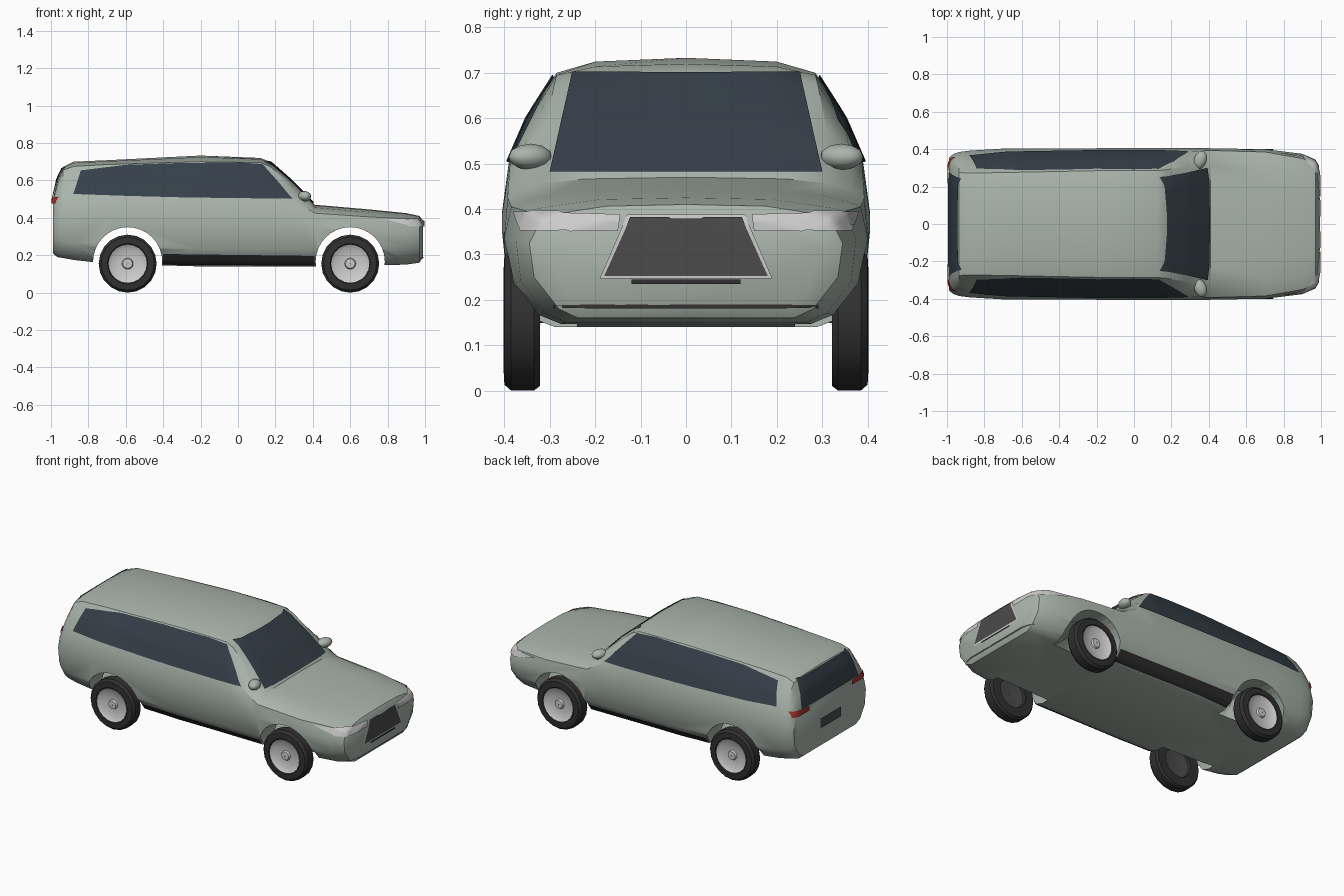
import bpy, bmesh, math
from mathutils import Vector
from mathutils.bvhtree import BVHTree

if "Cube" in bpy.data.objects:
    bpy.data.objects.remove(bpy.data.objects["Cube"])


def material(name, rgb):
    m = bpy.data.materials.new(name)
    m.diffuse_color = (*rgb, 1)
    m.use_nodes = True
    m.node_tree.nodes["Principled BSDF"].inputs["Base Color"].default_value = m.diffuse_color
    return m


PAINT = material("paint", (0.40, 0.46, 0.41))
GLASS = material("glass", (0.035, 0.05, 0.065))
BLACK = material("black", (0.03, 0.03, 0.03))
DARK = material("dark_grey", (0.07, 0.07, 0.07))
SILVER = material("silver", (0.6, 0.6, 0.62))
LAMP = material("lamp", (0.8, 0.8, 0.8))
RED = material("red", (0.4, 0.03, 0.03))


def make(name, verts, faces, mat, angle=35):
    me = bpy.data.meshes.new(name)
    me.from_pydata([tuple(v) for v in verts], [], faces)
    bm = bmesh.new()
    bm.from_mesh(me)
    bmesh.ops.remove_doubles(bm, verts=bm.verts, dist=1e-5)
    bmesh.ops.recalc_face_normals(bm, faces=bm.faces)
    bm.to_mesh(me)
    bm.free()
    ob = bpy.data.objects.new(name, me)
    bpy.context.collection.objects.link(ob)
    me.materials.append(mat)
    smooth(ob, angle)
    return ob


def smooth(ob, angle):
    bpy.ops.object.select_all(action='DESELECT')
    bpy.context.view_layer.objects.active = ob
    ob.select_set(True)
    bpy.ops.object.shade_smooth_by_angle(angle=math.radians(angle))


# Body shell lofted through cross-sections along x:
# x, floor z, floor w, side w, belt z, belt w, roof edge z, roof edge w, top z
SECTIONS = [
    (-.99, .21, .30, .355, .45, .34, .49, .29, .50),
    (-.965, .19, .32, .375, .49, .355, .58, .29, .61),
    (-.935, .185, .33, .385, .50, .365, .655, .275, .672),
    (-.88, .175, .335, .392, .505, .372, .675, .272, .70),
    (-.70, .155, .34, .403, .51, .385, .685, .275, .708),
    (-.20, .14, .34, .405, .505, .39, .70, .285, .733),
    (.12, .14, .34, .405, .50, .39, .695, .285, .72),
    (.17, .14, .34, .405, .50, .39, .675, .29, .70),
    (.29, .14, .34, .405, .495, .388, .575, .31, .595),
    (.41, .14, .34, .405, .425, .393, .455, .32, .47),
    (.70, .145, .335, .40, .405, .385, .43, .30, .445),
    (.90, .15, .31, .375, .395, .35, .41, .27, .425),
    (.97, .16, .28, .345, .375, .32, .395, .25, .41),
    (.99, .19, .26, .31, .33, .29, .36, .235, .38),
]


def ring(x, zb, wb, w, zl, wl, zr, wr, zt):
    half = [(0, zb), (.85 * wb, zb), (wb, zb + .02), (.97 * w, zb + .09),
            (w, .6 * zl + .4 * (zb + .09)), (wl, zl),
            ((wl + wr) / 2 + .01, (zl + zr) / 2), (wr, zr),
            (.7 * wr, zr + .75 * (zt - zr)), (0, zt)]
    full = half + [(-y, z) for y, z in half[-2:0:-1]]
    return [(x, y, z) for y, z in full]


verts, faces = [], []
for s in SECTIONS:
    verts += ring(*s)
n = len(verts) // len(SECTIONS)
for i in range(len(SECTIONS) - 1):
    for j in range(n):
        k = (j + 1) % n
        faces.append((i * n + j, i * n + k, (i + 1) * n + k, (i + 1) * n + j))
faces += [tuple(range(n)), tuple(range(len(verts) - n, len(verts)))]
body = make("body", verts, faces, PAINT)
bm = bmesh.new()
bm.from_mesh(body.data)
TREE = BVHTree.FromBMesh(bm)
bm.free()

# Wheel arches cut into each side, open on the inside
WHEELS = [(x, s) for x in (-.59, .60) for s in (-1, 1)]
for x, s in WHEELS:
    bpy.ops.mesh.primitive_cylinder_add(vertices=32, radius=.185, depth=.26,
                                        location=(x, s * .37, .165),
                                        rotation=(math.pi / 2, 0, 0))
    cutter = bpy.context.object
    cutter.hide_render = True
    mod = body.modifiers.new("arch", 'BOOLEAN')
    mod.object, mod.operation, mod.solver = cutter, 'DIFFERENCE', 'EXACT'
    bpy.context.view_layer.objects.active = body
    bpy.ops.object.modifier_apply(modifier=mod.name)
    bpy.data.objects.remove(cutter)
bm = bmesh.new()
bm.from_mesh(body.data)
caps = [f for f in bm.faces if all(abs(abs(v.co.y) - .24) < 1e-3 for v in f.verts)]
bmesh.ops.delete(bm, geom=caps, context='FACES')
bm.to_mesh(body.data)
bm.free()
smooth(body, 35)


def along(line, t):
    f = t * (len(line) - 1)
    i = min(int(f), len(line) - 2)
    a, b = Vector(line[i]), Vector(line[i + 1])
    return a.lerp(b, f - i)


def panel(name, low, high, side, mat, offset=.006, cols=24, rows=6):
    """Grid between two outlines, projected on the body from +x, -x, +y or -y."""
    axis, sign = side[1], 1 if side[0] == '+' else -1
    pts = []
    for r in range(rows + 1):
        for c in range(cols + 1):
            p = along(low, c / cols).lerp(along(high, c / cols), r / rows)
            if axis == 'x':
                o, d = Vector((2 * sign, p.x, p.y)), Vector((-sign, 0, 0))
            else:
                o, d = Vector((p.x, 2 * sign, p.y)), Vector((0, -sign, 0))
            hit, nor, _, _ = TREE.ray_cast(o, d)
            if hit is None:
                hit, nor, _, _ = TREE.find_nearest(o + d * 1.3)
            if nor.dot(d) > 0:
                nor = -nor
            pts.append(hit + nor * offset)
    w = cols + 1
    quads = [(r * w + c, r * w + c + 1, (r + 1) * w + c + 1, (r + 1) * w + c)
             for r in range(rows) for c in range(cols)]
    return make(name, pts, quads, mat)


# Side glass and dark sills
for side, tag in (('+y', "left"), ('-y', "right")):
    panel("side_window_" + tag,
          [(-.88, .525), (-.6, .515), (-.3, .507), (0, .503), (.29, .50)],
          [(-.84, .65), (-.6, .68), (-.3, .69), (0, .693), (.13, .685)], side, GLASS, cols=40)
    panel("sill_" + tag, [(-.40, .155), (.41, .15)], [(-.40, .21), (.41, .20)],
          side, BLACK, rows=4)

# Windscreen and tailgate glass
panel("windscreen", [(-.30, .478), (.30, .478)], [(-.25, .697), (.25, .697)], '+x', GLASS, rows=10)
panel("rear_window", [(-.28, .505), (.28, .505)], [(-.245, .665), (.245, .665)], '-x', GLASS, rows=8)

# Grille with bright rim, lower intake and bumper crease
panel("grille_rim", [(-.19, .247), (.19, .247)], [(-.13, .386), (.13, .386)], '+x', SILVER, .004)
panel("grille", [(-.18, .253), (.18, .253)], [(-.123, .379), (.123, .379)], '+x', DARK, .007)
panel("lower_intake", [(-.12, .235), (.12, .235)], [(-.12, .245), (.12, .245)], '+x', BLACK, rows=1)
panel("bumper_crease", [(-.29, .183), (.29, .183)], [(-.29, .19), (.29, .19)], '+x', DARK, .003, rows=1)

# Rear number plate recess
panel("rear_plate", [(-.1, .32), (.1, .32)], [(-.1, .38), (.1, .38)], '-x', DARK, rows=2)

# Head lamps, tail lamps and mirrors
for s, tag in ((1, "left"), (-1, "right")):
    panel("head_lamp_" + tag, [(s * .15, .352), (s * .36, .35)],
          [(s * .145, .385), (s * .375, .393)], '+x', LAMP, .007)
    panel("tail_lamp_" + tag, [(s * .21, .475), (s * .352, .475)],
          [(s * .21, .50), (s * .352, .51)], '-x', RED, .007, cols=10, rows=3)
    bpy.ops.mesh.primitive_ico_sphere_add(subdivisions=2, radius=1,
                                          location=(.355, s * .343, .515))
    mirror = bpy.context.object
    mirror.name = "mirror_" + tag
    mirror.scale = (.035, .05, .029)
    mirror.rotation_euler = (0, 0, s * math.radians(-20))
    mirror.data.materials.append(PAINT)
    smooth(mirror, 40)


def lathe(name, profile, x, s, mat, seg=20):
    """Spin (radius, y) profile about the wheel axle."""
    pts = [(x + r * math.cos(2 * math.pi * i / seg), s * y,
            .155 + r * math.sin(2 * math.pi * i / seg))
           for i in range(seg) for r, y in profile]
    m = len(profile)
    quads = [(i * m + j, i * m + j + 1, (i + 1) % seg * m + j + 1, (i + 1) % seg * m + j)
             for i in range(seg) for j in range(m - 1)]
    return make(name, pts, quads, mat)


# Wheels
for x, s in WHEELS:
    tag = ("front" if x > 0 else "rear") + ("_left" if s > 0 else "_right")
    lathe("tyre_" + tag, [(.098, .388), (.108, .402), (.142, .40), (.155, .385),
                          (.155, .335), (.145, .322), (.09, .322), (.085, .34)], x, s, BLACK)
    lathe("rim_" + tag, [(.002, .396), (.025, .395), (.03, .384), (.085, .386),
                         (.102, .398)], x, s, SILVER)
    lathe("wheel_back_" + tag, [(.002, .345), (.09, .338)], x, s, DARK)
